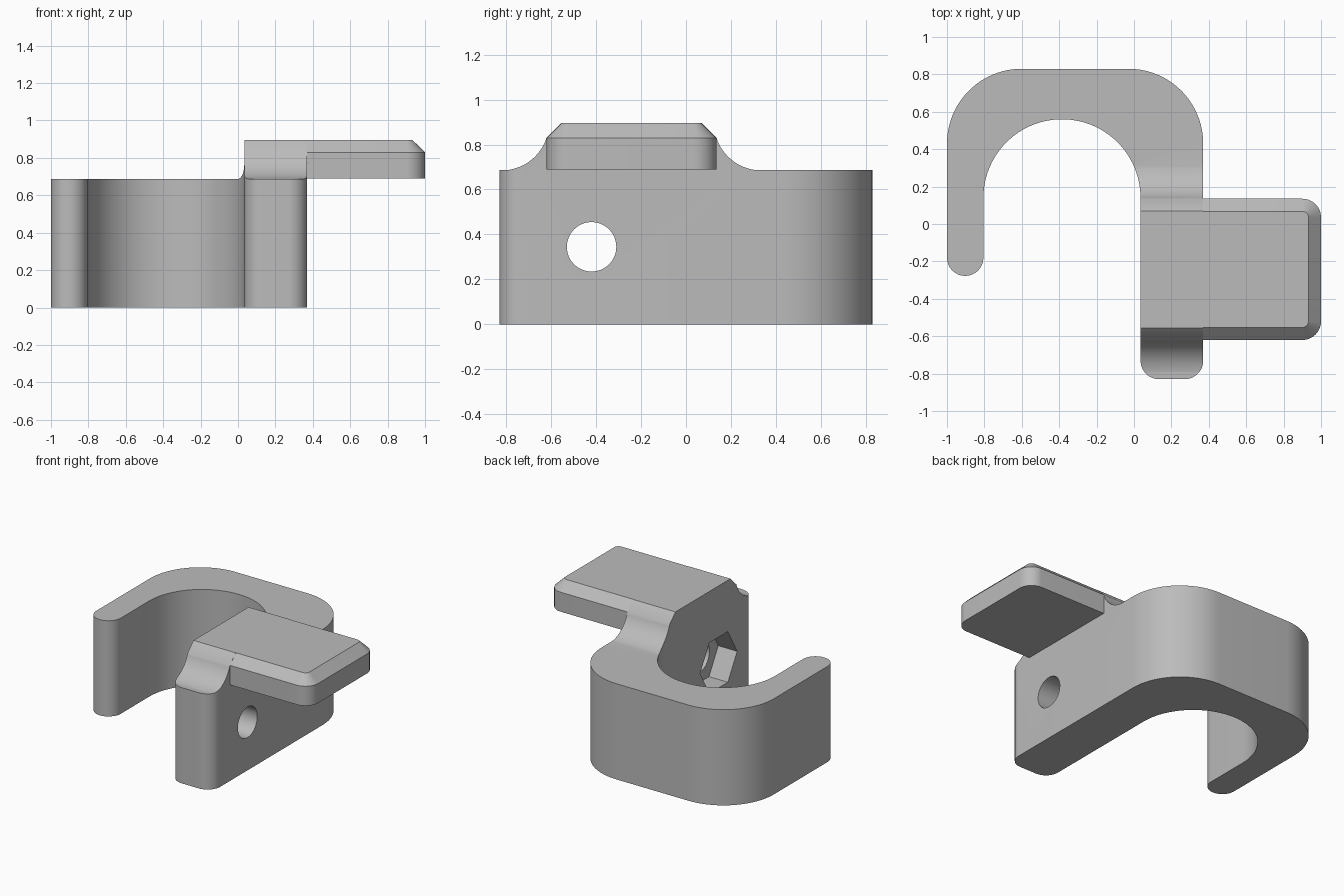
import bpy, bmesh
from math import sin, cos, radians

cube = bpy.data.objects.get("Cube")
if cube:
    bpy.data.objects.remove(cube, do_unlink=True)

grey = bpy.data.materials.new("plain grey")
grey.use_nodes = True
colour = (0.5, 0.5, 0.5, 1)
grey.diffuse_color = colour
grey.node_tree.nodes["Principled BSDF"].inputs["Base Color"].default_value = colour


def arc(cx, cy, r, start, end, steps=16):
    angles = [radians(start + (end - start) * i / steps) for i in range(steps + 1)]
    return [(cx + r * cos(a), cy + r * sin(a)) for a in angles]


def loft(name, rings):
    """Solid through matching rings of 3D points, capped at both ends."""
    bm = bmesh.new()
    loops = [[bm.verts.new(p) for p in ring] for ring in rings]
    n = len(loops[0])
    for low, high in zip(loops, loops[1:]):
        for i in range(n):
            j = (i + 1) % n
            bm.faces.new((low[i], low[j], high[j], high[i]))
    bm.faces.new(loops[0][::-1])
    bm.faces.new(loops[-1])
    bmesh.ops.recalc_face_normals(bm, faces=bm.faces)
    mesh = bpy.data.meshes.new(name)
    bm.to_mesh(mesh)
    bm.free()
    mesh.materials.append(grey)
    ob = bpy.data.objects.new(name, mesh)
    bpy.context.collection.objects.link(ob)
    return ob


def prism_z(name, pts, z0, z1):
    return loft(name, [[(x, y, z) for x, y in pts] for z in (z0, z1)])


def prism_x(name, pts, x0, x1):
    return loft(name, [[(x, y, z) for y, z in pts] for x in (x0, x1)])


def combine(ob, tool, operation):
    """Apply a boolean and discard the tool."""
    tool.hide_render = True
    mod = ob.modifiers.new(operation.lower(), "BOOLEAN")
    mod.operation, mod.solver, mod.object = operation, "EXACT", tool
    bpy.ops.object.select_all(action="DESELECT")
    bpy.context.view_layer.objects.active = ob
    ob.select_set(True)
    bpy.ops.object.modifier_apply(modifier=mod.name)
    bpy.data.objects.remove(tool, do_unlink=True)


# Hook-shaped clamp outline, extruded up past the neck
outline = (arc(-0.9025, -0.18, 0.0975, 180, 360)
           + arc(-0.385, 0.14, 0.42, 180, 0, 48)
           + arc(0.135, -0.73, 0.1, 180, 270)
           + arc(0.27, -0.73, 0.1, 270, 360)
           + arc(-0.03, 0.43, 0.4, 0, 90, 24)
           + arc(-0.6, 0.43, 0.4, 90, 180, 24))
clamp = prism_z("clamp_bracket", outline, 0, 1)

# Trim everything above the arms except the flared neck
trim = prism_z("trim", [(-2, -2), (2, -2), (2, 2), (-2, 2)], 0.687, 1.3)
neck = ([(0.335, 0.6)] + arc(0.335, 0.895, 0.21, 270, 198)
        + [(0.07, 0.895), (-0.555, 0.895)]
        + arc(-0.82, 0.895, 0.21, 342, 270) + [(-0.82, 0.6)])
combine(trim, prism_x("neck", neck, -0.1, 0.6), "DIFFERENCE")
combine(clamp, trim, "DIFFERENCE")


# Chamfered side plate with rounded outer corners
def plate_ring(inset, z):
    r = 0.1 - inset
    pts = ([(0.2, -0.62 + inset)] + arc(0.9, -0.52, r, 270, 360)
           + arc(0.9, 0.035, r, 0, 90) + [(0.2, 0.135 - inset)])
    return [(x, y, z) for x, y in pts]


plate = loft("side_plate", [plate_ring(0, 0.69), plate_ring(0, 0.83), plate_ring(0.067, 0.895)])
combine(clamp, plate, "UNION")

# Bolt hole, with a hexagonal nut pocket on the inner face
combine(clamp, prism_x("bolt_hole", arc(-0.42, 0.345, 0.11, 0, 352.5, 47), -0.2, 0.6), "DIFFERENCE")
combine(clamp, prism_x("nut_pocket", arc(-0.42, 0.345, 0.21, 0, 300, 5), -0.1, 0.185), "DIFFERENCE")

bpy.ops.object.shade_smooth_by_angle(angle=radians(25))
